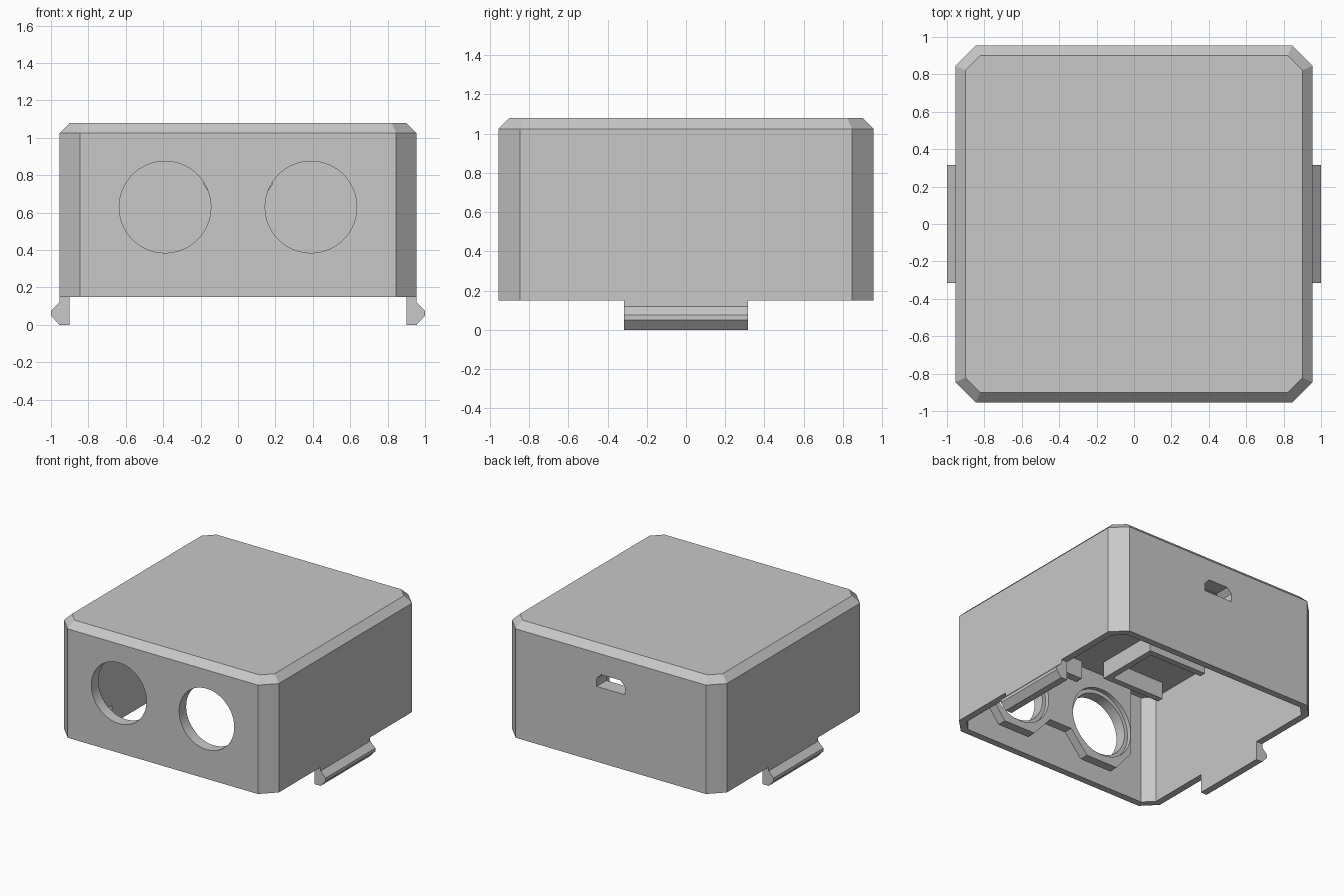
import bpy, bmesh, math

if "Cube" in bpy.data.objects:
    bpy.data.objects.remove(bpy.data.objects["Cube"])

grey = bpy.data.materials.new("plain grey")
grey.diffuse_color = (0.58, 0.58, 0.58, 1)
grey.use_nodes = True
grey.node_tree.nodes["Principled BSDF"].inputs["Base Color"].default_value = grey.diffuse_color


def finish(name, bm):
    bmesh.ops.recalc_face_normals(bm, faces=bm.faces)
    me = bpy.data.meshes.new(name)
    bm.to_mesh(me)
    bm.free()
    me.materials.append(grey)
    ob = bpy.data.objects.new(name, me)
    bpy.context.collection.objects.link(ob)
    return ob


def loft(bm, rings, cap_start=True, cap_end=True):
    vs = [[bm.verts.new(p) for p in r] for r in rings]
    n = len(vs[0])
    for a, b in zip(vs, vs[1:]):
        for i in range(n):
            j = (i + 1) % n
            bm.faces.new((a[i], a[j], b[j], b[i]))
    if cap_start:
        bm.faces.new(vs[0])
    if cap_end:
        bm.faces.new(vs[-1])


def prism(name, pts, lo, hi):
    """Extrude an x-z profile along y."""
    bm = bmesh.new()
    loft(bm, [[(x, y, z) for x, z in pts] for y in (lo, hi)])
    return finish(name, bm)


def box(name, x0, x1, y0, y1, z0, z1):
    return prism(name, [(x0, z0), (x1, z0), (x1, z1), (x0, z1)], y0, y1)


def octagon(h, c, z):
    return [(h, -c, z), (h, c, z), (c, h, z), (-c, h, z),
            (-h, c, z), (-h, -c, z), (-c, -h, z), (c, -h, z)]


def circle(cx, cz, r, n=64):
    return [(cx + r * math.cos(2 * math.pi * i / n),
             cz + r * math.sin(2 * math.pi * i / n)) for i in range(n)]


def cut(ob, cutter):
    m = ob.modifiers.new("cut", 'BOOLEAN')
    m.operation = 'DIFFERENCE'
    m.solver = 'EXACT'
    m.object = cutter
    bpy.context.view_layer.objects.active = ob
    bpy.ops.object.modifier_apply(modifier=m.name)
    bpy.data.objects.remove(cutter)


# hollow shell, open below: inside ceiling -> inner rim -> outer rim -> top
bm = bmesh.new()
loft(bm, [octagon(0.9, 0.822, 1.025), octagon(0.9, 0.822, 0.15),
          octagon(0.955, 0.845, 0.15), octagon(0.955, 0.845, 1.025),
          octagon(0.9, 0.822, 1.08)])
shell = finish("shell", bm)

# stepped boss behind the two round openings, up to the ceiling
half = [(0.10, 0.47), (0.25, 0.30), (0.53, 0.30), (0.67, 0.47), (0.67, 1.025)]
boss = prism("sensor_boss", half + [(-x, z) for x, z in reversed(half)], -0.9, -0.83)

# block around the rear port, lower corners chamfered
port = prism("port_block", [(-0.15, 0.70), (0.15, 0.70), (0.185, 0.75), (0.185, 0.90),
                            (-0.185, 0.90), (-0.185, 0.75)], 0.83, 0.9)

# round openings, widened inside the boss
for s in (-1, 1):
    for ob in (shell, boss):
        cut(ob, prism("opening_cutter", circle(0.39 * s, 0.63, 0.245), -1.1, -0.7))
    cut(boss, prism("recess_cutter", circle(0.39 * s, 0.63, 0.275), -0.865, -0.7))

# rear port slot with chamfered upper corners
slot = [(-0.125, 0.755), (0.125, 0.755), (0.125, 0.82), (0.085, 0.86),
        (-0.085, 0.86), (-0.125, 0.82)]
for ob in (shell, port):
    cut(ob, prism("slot_cutter", slot, 0.7, 1.1))

# snap clips under both sides
clip = [(0.9, 0.15), (0.955, 0.15), (0.955, 0.12), (1.0, 0.075),
        (1.0, 0.05), (0.955, 0.0), (0.9, 0.0)]
for s, side in ((1, "right"), (-1, "left")):
    prism(side + "_clip", [(s * x, z) for x, z in clip], -0.315, 0.315)

# small stop between the openings
box("sensor_stop", -0.15, 0.15, -0.83, -0.77, 0.88, 1.025)

# ceiling cradle for a small board: two rails and an end wall
for y, tag in ((-0.68, "front"), (-0.20, "rear")):
    box(tag + "_cradle_rail", -0.80, -0.28, y, y + 0.05, 0.89, 1.025)
box("cradle_end", -0.33, -0.28, -0.63, -0.20, 0.89, 1.025)

# screw post beside the cradle
bm = bmesh.new()
rings = []
for r, z in ((0.03, 1.025), (0.03, 0.95), (0.07, 0.95), (0.07, 1.025)):
    rings.append([(-0.52 + x, -0.08 + y, z) for x, y in circle(0, 0, r, 32)])
loft(bm, rings, False, False)
finish("screw_post", bm)

# crisp edges, smooth round walls
for ob in bpy.data.objects:
    ob.select_set(True)
    bpy.context.view_layer.objects.active = ob
bpy.ops.object.shade_smooth_by_angle(angle=math.radians(20))
